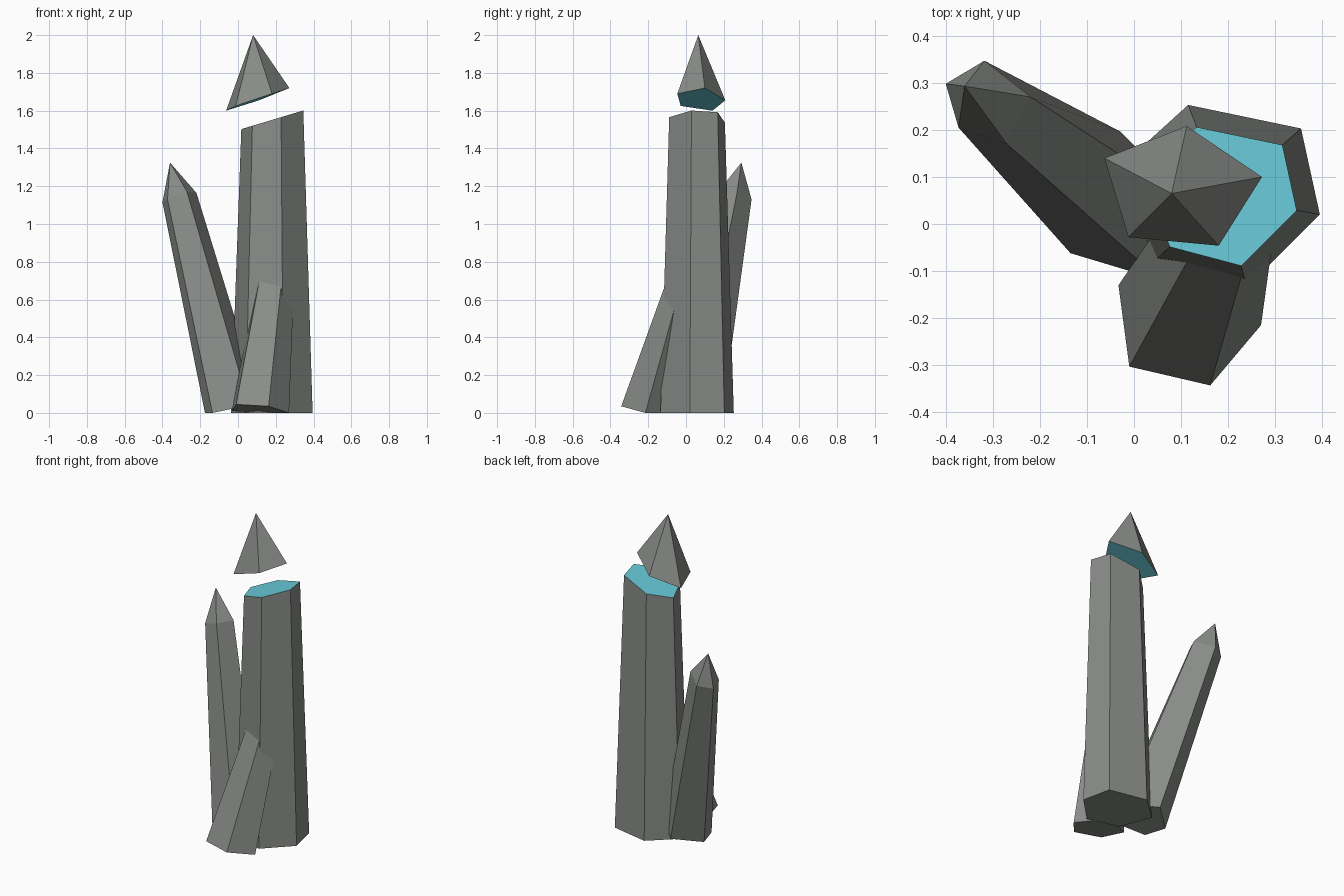
import bpy
import bmesh
from mathutils import Vector

default_cube = bpy.data.objects.get("Cube")
if default_cube:
    bpy.data.objects.remove(default_cube, do_unlink=True)


def make_material(name, color):
    material = bpy.data.materials.new(name)
    material.use_nodes = True
    material.diffuse_color = color
    shader = material.node_tree.nodes["Principled BSDF"]
    shader.inputs["Base Color"].default_value = color
    return material


STONE = make_material("grey stone", (0.25, 0.265, 0.245, 1))
CORE = make_material("cyan core", (0.14, 0.6, 0.7, 1))


def build_crystal(name, rings, apex=None, core_face=None):
    """Loft matching rings from bottom to top, closing with a cap or an apex."""
    bm = bmesh.new()
    loops = [[bm.verts.new(point) for point in ring] for ring in rings]
    sides = len(loops[0])
    bottom = bm.faces.new(loops[0])
    top = None
    for lower, upper in zip(loops, loops[1:]):
        for i in range(sides):
            j = (i + 1) % sides
            bm.faces.new((lower[i], lower[j], upper[j], upper[i]))
    if apex:
        tip = bm.verts.new(apex)
        for i in range(sides):
            bm.faces.new((loops[-1][i], loops[-1][(i + 1) % sides], tip))
    else:
        top = bm.faces.new(loops[-1])

    # The broken surface shows the coloured core
    if core_face == "bottom":
        bottom.material_index = 1
    elif core_face == "top":
        top.material_index = 1

    bmesh.ops.recalc_face_normals(bm, faces=bm.faces)
    mesh = bpy.data.meshes.new(name)
    bm.to_mesh(mesh)
    bm.free()
    mesh.materials.append(STONE)
    mesh.materials.append(CORE)
    crystal = bpy.data.objects.new(name, mesh)
    bpy.context.collection.objects.link(crystal)
    return crystal


# Main column: tapering hexagon with a slanted break
center = Vector((0.19, 0.057, 0))
foot = [Vector((x, y, 0)) for x, y in (
    (0.115, 0.253), (0.355, 0.203), (0.395, 0.02),
    (0.24, -0.135), (0.04, -0.082), (-0.037, 0.115))]
broken_rim = []
for corner in foot:
    point = center.lerp(corner, 0.76)
    point.z = 1.497 + 0.3 * point.x
    broken_rim.append(point)
build_crystal("main_column", [foot, broken_rim], core_face="top")

# Floating tip: pentagonal pyramid with a core-coloured underside
tip_rim = [
    (-0.063, 0.14, 1.6), (0.112, 0.208, 1.655), (0.272, 0.1, 1.72),
    (0.18, -0.046, 1.69), (-0.012, -0.028, 1.625)]
build_crystal("floating_tip", [tip_rim], apex=(0.08, 0.065, 2),
              core_face="bottom")

# Tall side crystal leaning back and to the right
side_foot = [
    (-0.175, 0.07, 0), (-0.03, 0.197, 0.03), (0.12, 0.05, 0.06),
    (0.058, -0.12, 0.04), (-0.135, -0.062, 0)]
side_shoulder = [
    (-0.4, 0.298, 1.115), (-0.318, 0.347, 1.13), (-0.22, 0.27, 1.165),
    (-0.27, 0.17, 1.17), (-0.373, 0.205, 1.13)]
build_crystal("leaning_crystal", [side_foot, side_shoulder],
              apex=(-0.36, 0.293, 1.325))

# Short front crystal, its upper end buried in the column
front_foot = [
    (-0.033, -0.13, 0.01), (-0.01, -0.303, 0.045), (0.162, -0.343, 0.035),
    (0.27, -0.215, 0), (0.13, -0.04, 0)]
front_shoulder = [
    (0.09, 0.05, 0.65), (0.122, -0.063, 0.75), (0.236, -0.084, 0.75),
    (0.297, -0.02, 0.7), (0.2, 0.1, 0.65)]
build_crystal("front_crystal", [front_foot, front_shoulder],
              apex=(0.19, 0.05, 0.85))
